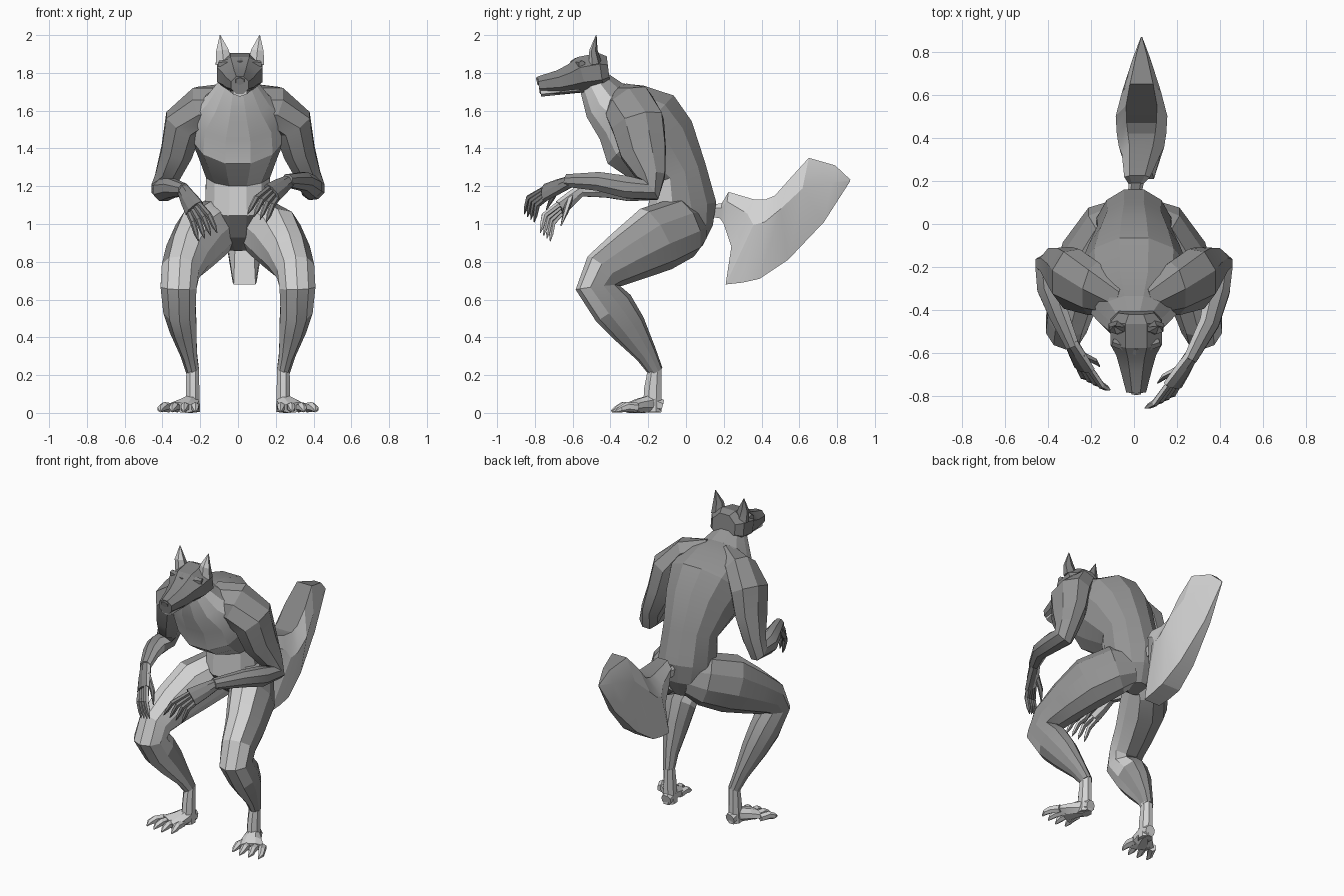
import bpy, bmesh, math
from mathutils import Vector

cube = bpy.data.objects.get("Cube")
if cube:
    bpy.data.objects.remove(cube, do_unlink=True)


def material(name, value):
    m = bpy.data.materials.new(name)
    m.use_nodes = True
    colour = (value, value, value, 1)
    m.diffuse_color = colour
    m.node_tree.nodes["Principled BSDF"].inputs["Base Color"].default_value = colour
    return m


DARK, MID, PALE = range(3)
PALETTE = [material("dark grey fur", .23), material("mid grey fur", .3),
           material("pale grey fur", .65)]


def finish(name, bm, rule):
    """Turn a bmesh into an object, colouring faces by a rule."""
    bmesh.ops.recalc_face_normals(bm, faces=bm.faces)
    for f in bm.faces:
        f.material_index = rule(f.normal, f.calc_center_median()) if callable(rule) else rule
    mesh = bpy.data.meshes.new(name)
    bm.to_mesh(mesh)
    bm.free()
    for m in PALETTE:
        mesh.materials.append(m)
    ob = bpy.data.objects.new(name, mesh)
    bpy.context.collection.objects.link(ob)
    bpy.ops.object.select_all(action='DESELECT')
    ob.select_set(True)
    bpy.context.view_layer.objects.active = ob
    bpy.ops.object.shade_smooth_by_angle(angle=math.radians(18))
    return ob


def skin(name, rings, rule):
    """Join successive rings of points into a closed body."""
    bm = bmesh.new()
    loops = [[bm.verts.new(p) for p in ring] for ring in rings]
    for a, b in zip(loops, loops[1:]):
        for i in range(len(a)):
            j = (i + 1) % len(a)
            bm.faces.new((a[i], a[j], b[j], b[i]))
    bm.faces.new(loops[0])
    bm.faces.new(loops[-1])
    return finish(name, bm, rule)


def loft(name, stations, rule=DARK, sides=8, ref=(1, 0, 0)):
    """Stations are x, y, z, side radius, depth radius; rings follow the path."""
    pts = [Vector(s[:3]) for s in stations]
    rings = []
    for i, s in enumerate(stations):
        before, after = pts[max(i - 1, 0)], pts[min(i + 1, len(pts) - 1)]
        t = Vector()
        if i > 0:
            t += (pts[i] - before).normalized()
        if i < len(pts) - 1:
            t += (after - pts[i]).normalized()
        t.normalize()
        side = Vector(ref)
        side = (side - t * side.dot(t)).normalized()
        up = t.cross(side)
        rings.append([pts[i] + side * s[3] * math.cos(a) + up * s[4] * math.sin(a)
                      for a in (math.tau * (k + .5) / sides for k in range(sides))])
    return skin(name, rings, rule)


def flip(stations, side):
    return [(s[0] * side, *s[1:]) for s in stations]


# Torso, hunched forward, with a pale chest and belly
def torso_colour(n, c):
    if c.z < 1.03:
        return DARK if n.y < 0 else MID
    return PALE if n.y < -.25 and abs(c.x) < .25 else MID


loft("torso", [
    (0, .03, .87, .06, .06), (0, .01, .96, .15, .14), (0, -.02, 1.08, .18, .19),
    (0, -.045, 1.26, .175, .165), (0, -.145, 1.4, .22, .235), (0, -.24, 1.5, .26, .26),
    (0, -.34, 1.59, .25, .19), (0, -.43, 1.655, .17, .135), (0, -.5, 1.77, .085, .08),
], torso_colour, 12)

# Head: long muzzle, brow, nose and jaw
loft("head", [
    (.01, -.41, 1.81, .09, .085), (.01, -.45, 1.805, .13, .11), (.01, -.55, 1.79, .13, .105),
    (.01, -.6, 1.77, .1, .085), (.01, -.67, 1.75, .08, .07), (.01, -.78, 1.735, .05, .05),
])
loft("brow", [(-.1, -.55, 1.845, .02, .02), (.01, -.585, 1.845, .03, .035),
              (.12, -.55, 1.845, .02, .02)], DARK, 6, (0, 1, 0))
loft("nose", [(.01, -.75, 1.765, .035, .022), (.01, -.79, 1.755, .025, .02)], DARK, 6)
loft("lower_jaw", [(.01, -.56, 1.72, .07, .025), (.01, -.77, 1.7, .042, .026)], PALE, 6)

# Ears, pale in front
for word, s in (("left", 1), ("right", -1)):
    x = .01 + s * .085
    loft(word + "_ear", [(x, -.48, 1.85, .05, .035), (x + s * .008, -.49, 1.92, .038, .022),
                         (x + s * .02, -.475, 2.0, .002, .002)],
         lambda n, c: PALE if n.y < -.2 else DARK, 6)


# Legs: crouched thigh, bent knee, shin and ankle
def leg_colour(side):
    def rule(n, c):
        inner = n.x * side < -.45 and c.z > .56
        return PALE if n.y < -.38 or inner else MID
    return rule


LEG = [(.04, .035, 1.0, .09, .12), (.12, -.02, .98, .13, .165), (.21, -.16, .92, .14, .18),
       (.27, -.31, .83, .12, .145), (.305, -.43, .75, .105, .12), (.315, -.47, .665, .1, .115),
       (.31, -.385, .555, .09, .115), (.29, -.305, .45, .075, .098),
       (.26, -.21, .31, .045, .058), (.24, -.16, .22, .036, .04)]
FOOT = [(.235, -.127, .035, .033, .037), (.24, -.18, .05, .042, .052),
        (.275, -.25, .038, .07, .04), (.3, -.3, .028, .09, .028)]
ANKLE = [(.24, -.165, .24, .036, .038), (.24, -.175, .13, .038, .05), (.24, -.18, .005, .042, .053)]
for word, s in (("left", 1), ("right", -1)):
    loft(word + "_leg", flip(LEG, s), leg_colour(s), 10)
    loft(word + "_ankle", flip(ANKLE, s), PALE)
    loft(word + "_foot", flip(FOOT, s), PALE)
    # Four spread toes, each ending in a claw
    for k in range(4):
        base, tip = .23 + k * .045, .225 + k * .062
        reach = -.39 + abs(k - 1.3) * .017
        toe = [(base, -.26, .028, .025, .026), (base * .4 + tip * .6, reach + .05, .032, .023, .026),
               (tip, reach + .018, .02, .018, .018), (tip, reach - .01, .008, .004, .006)]
        loft(f"{word}_toe_{k + 1}", flip(toe, s), PALE, 6)


# Arms share a shoulder and elbow, then reach to different places
def arm_colour(side, base):
    return lambda n, c: PALE if n.x * side < -.55 and c.z < 1.27 and c.y < -.25 else base


SHOULDER = [(.06, -.34, 1.65, .08, .1), (.19, -.3, 1.625, .1, .14), (.29, -.255, 1.53, .11, .15),
            (.325, -.225, 1.38, .09, .13), (.375, -.185, 1.25, .07, .08), (.4, -.19, 1.18, .065, .07)]
REACH = {
    "left": (1, [(.39, -.31, 1.195, .06, .064), (.35, -.46, 1.225, .05, .054),
                 (.26, -.63, 1.23, .034, .036)], (.275, -.6, 1.23), (.18, -.75, 1.165), (.1, -.83, 1.03)),
    "right": (-1, [(.395, -.3, 1.18, .06, .064), (.35, -.42, 1.19, .05, .054),
                   (.285, -.57, 1.18, .034, .036)], (.295, -.545, 1.19), (.23, -.67, 1.08), (.16, -.745, .93)),
}
for word, (s, forearm, wrist, knuckle, tip) in REACH.items():
    loft(word + "_arm", flip(SHOULDER + forearm, s), arm_colour(s, MID))
    rule = arm_colour(s, DARK)
    w, k, e = Vector(wrist), Vector(knuckle), Vector(tip)
    across = Vector((.8, .42, -.35)).normalized()
    tilt = (s * across.x, across.y, across.z)
    palm = [(*w, .032, .032), (*w.lerp(k, .55), .05, .032), (*k, .06, .026)]
    loft(word + "_palm", flip(palm, s), rule, 8, tilt)
    # Fingers fan across the knuckles and curl down to a point
    for f in range(4):
        fan = across * (f - 1.5)
        root, end = k + fan * .029, e + fan * .04
        bend = root.lerp(end, .5) + Vector((0, -.02, .022))
        finger = [(*root.lerp(w, .15), .016, .018), (*bend, .016, .017),
                  (*bend.lerp(end, .6), .013, .013), (*end, .002, .002)]
        loft(f"{word}_finger_{f + 1}", flip(finger, s), rule, 6, tilt)
    start = w.lerp(k, .4) - across * .03
    drop = start.lerp(e, .35) + Vector((-.03, .02, -.01))
    end = start.lerp(e, .65) + Vector((-.03, .035, -.02))
    thumb = [(*start, .018, .02), (*drop, .015, .015), (*end, .003, .003)]
    loft(word + "_thumb", flip(thumb, s), rule, 6)

# Bushy tail: each row is the top y, z, the bottom y, z and the half width
TAIL = [(.12, 1.1, .12, 1.04, .03), (.19, 1.11, .18, 1.03, .035), (.225, 1.17, .2, 1.0, .06),
        (.36, 1.13, .24, .88, .09), (.42, 1.13, .21, .68, .105), (.47, 1.15, .3, .69, .115),
        (.55, 1.24, .39, .71, .12), (.65, 1.35, .54, .81, .09), (.79, 1.31, .73, 1.01, .04),
        (.87, 1.235, .868, 1.225, .003)]
rings = []
for ty, tz, by, bz, w in TAIL:
    cx = .035 * min(1, (ty - .12) * 4)
    my, mz = ty * .7 + by * .3, tz * .7 + bz * .3
    rings.append([(cx - w * .6, ty, tz), (cx + w * .6, ty, tz), (cx + w, my, mz),
                  (cx + w * .55, by, bz), (cx - w * .55, by, bz), (cx - w, my, mz)])
skin("tail", rings, lambda n, c: DARK if n.z > .6 and abs(n.x) < .5 else PALE)
